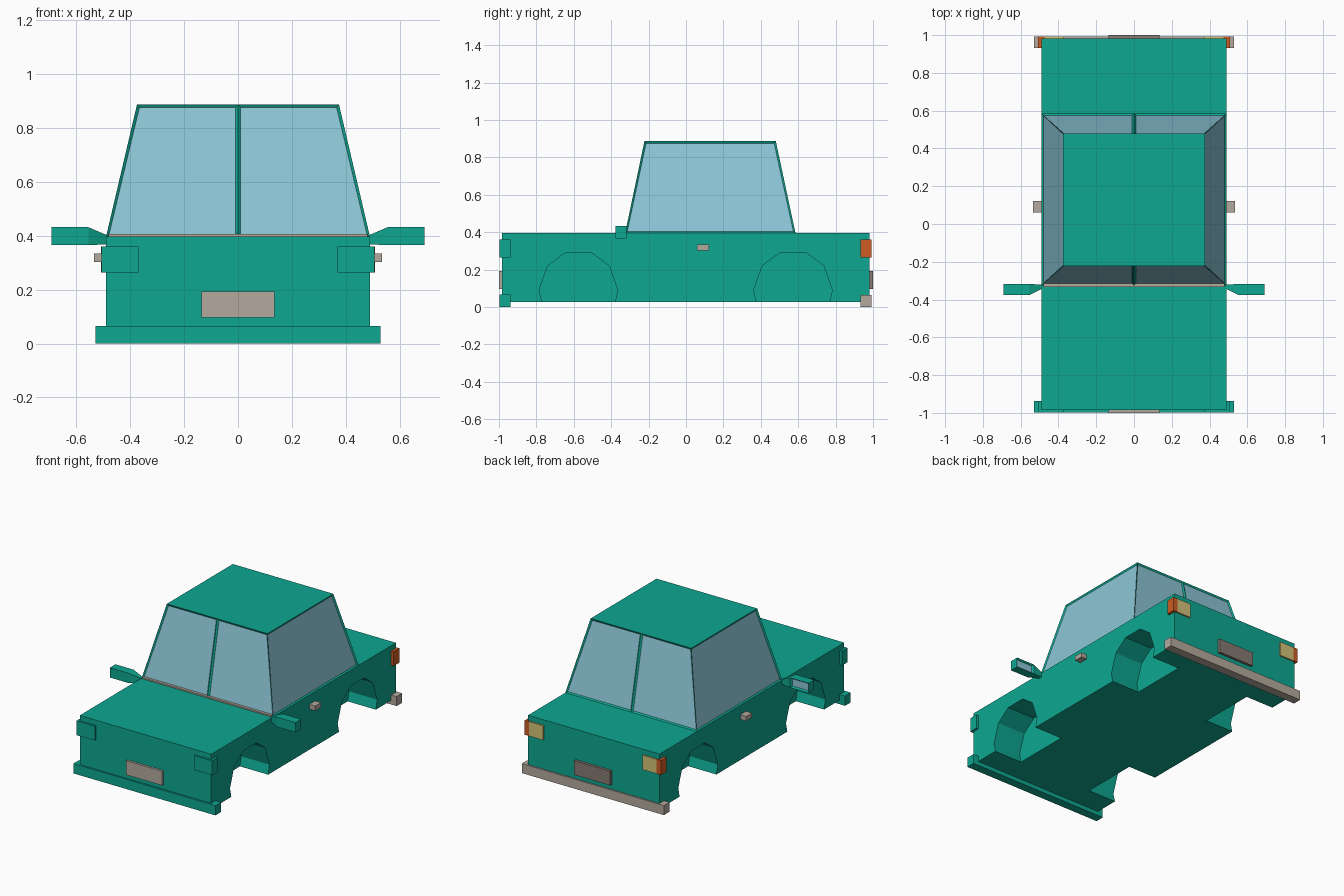
import bpy, bmesh

if "Cube" in bpy.data.objects:
    bpy.data.objects.remove(bpy.data.objects["Cube"])


def mat(name, rgb):
    m = bpy.data.materials.new(name)
    lin = [((c / 255 + 0.055) / 1.055) ** 2.4 for c in rgb]
    m.diffuse_color = (*lin, 1)
    m.use_nodes = True
    m.node_tree.nodes["Principled BSDF"].inputs["Base Color"].default_value = m.diffuse_color
    return m


GREEN = mat("body green", (14, 168, 145))
GLASS = mat("window blue", (140, 198, 215))
GREY = mat("warm grey", (180, 170, 158))
DARK = mat("plate grey", (134, 123, 115))
ORANGE = mat("signal orange", (205, 92, 36))
TAN = mat("lamp tan", (212, 196, 120))


def finish(name, bm, *mats):
    bmesh.ops.recalc_face_normals(bm, faces=bm.faces)
    me = bpy.data.meshes.new(name)
    bm.to_mesh(me)
    bm.free()
    for m in mats:
        me.materials.append(m)
    ob = bpy.data.objects.new(name, me)
    bpy.context.collection.objects.link(ob)
    return ob


def loft(name, a, b, *mats):
    """Solid between two matching point loops."""
    bm = bmesh.new()
    va, vb = [bm.verts.new(p) for p in a], [bm.verts.new(p) for p in b]
    n = len(va)
    bm.faces.new(va)
    bm.faces.new(vb)
    for i in range(n):
        j = (i + 1) % n
        bm.faces.new((va[i], va[j], vb[j], vb[i]))
    return finish(name, bm, *mats)


def section(x, y0, y1, z0, z1):
    return [(x, y0, z0), (x, y1, z0), (x, y1, z1), (x, y0, z1)]


def box(name, x, y, z, m):
    return loft(name, section(x[0], *y, *z), section(x[1], *y, *z), m)


def pair(s, a, b):
    return sorted((s * a, s * b))


# Lower body with four wheel wells cut in from the sides
body = box("body", (-.49, .49), (-.985, .982), (.028, .397), GREEN)
ARCH = [(-.18, -.04), (-.21, .09), (-.165, .22), (-.07, .29),
        (.07, .29), (.165, .22), (.21, .09), (.18, -.04)]
for cy in (-.575, .572):
    for s in (-1, 1):
        cut = loft("wheel_well_cutter",
                   [(s * .28, cy + y, z) for y, z in ARCH],
                   [(s * .60, cy + y, z) for y, z in ARCH], GREEN)
        cut.hide_render = True
        mod = body.modifiers.new("well", 'BOOLEAN')
        mod.object, mod.operation, mod.solver = cut, 'DIFFERENCE', 'EXACT'
        bpy.context.view_layer.objects.active = body
        bpy.ops.object.modifier_apply(modifier="well")
        bpy.data.objects.remove(cut)

# Cabin: tapered block, front and rear split in two panes, windows inset
bm = bmesh.new()
rings = []
for w, y0, y1, z in ((.49, -.325, .585, .397), (.375, -.222, .48, .888)):
    pts = [(-w, y0), (0, y0), (w, y0), (w, y1), (0, y1), (-w, y1)]
    rings.append([bm.verts.new((x, y, z)) for x, y in pts])
low, top = rings
bm.faces.new(low)
bm.faces.new(top)
walls = []
for i in range(6):
    j = (i + 1) % 6
    walls.append(bm.faces.new((low[i], low[j], top[j], top[i])))
bmesh.ops.recalc_face_normals(bm, faces=bm.faces)
bmesh.ops.inset_individual(bm, faces=walls, thickness=.014, depth=-.008)
for f in walls:
    f.material_index = 1
finish("cabin", bm, GREEN, GLASS)

# Wiper strip at the foot of the windscreen
box("wiper_strip", (-.48, .48), (-.333, -.315), (.396, .406), GREY)

# Bumpers and number plates
box("front_bumper", (-.53, .53), (-.997, -.937), (0, .066), GREEN)
box("rear_bumper", (-.53, .53), (.932, .992), (0, .064), GREY)
box("front_plate", (-.135, .135), (-1, -.98), (.097, .193), GREY)
box("rear_plate", (-.135, .135), (.975, 1), (.097, .193), DARK)

for s, side in ((-1, "left"), (1, "right")):
    # Lamps wrapping the corners
    box(side + "_headlamp", pair(s, .37, .506), (-.997, -.937), (.264, .361), GREEN)
    box(side + "_tail_lamp", pair(s, .37, .475), (.932, .992), (.264, .361), TAN)
    box(side + "_signal_lamp", pair(s, .475, .508), (.932, .992), (.264, .361), ORANGE)
    # Door handle
    box(side + "_door_handle", pair(s, .48, .534), (.06, .122), (.302, .334), GREY)
    # Wing mirror: tapered arm, housing and recessed glass
    loft(side + "_mirror_arm", section(s * .485, -.342, -.322, .368, .402),
         section(s * .555, -.377, -.317, .366, .432), GREEN)
    bm = bmesh.new()
    xa, xb = pair(s, .555, .692)
    ends = [[bm.verts.new(p) for p in section(x, -.377, -.317, .366, .432)] for x in (xa, xb)]
    for e in ends:
        bm.faces.new(e)
    sides = [bm.faces.new((ends[0][i], ends[0][(i + 1) % 4],
                           ends[1][(i + 1) % 4], ends[1][i])) for i in range(4)]
    bmesh.ops.recalc_face_normals(bm, faces=bm.faces)
    bmesh.ops.inset_individual(bm, faces=[sides[1]], thickness=.012, depth=-.012)
    sides[1].material_index = 1
    finish(side + "_mirror", bm, GREEN, GLASS)
